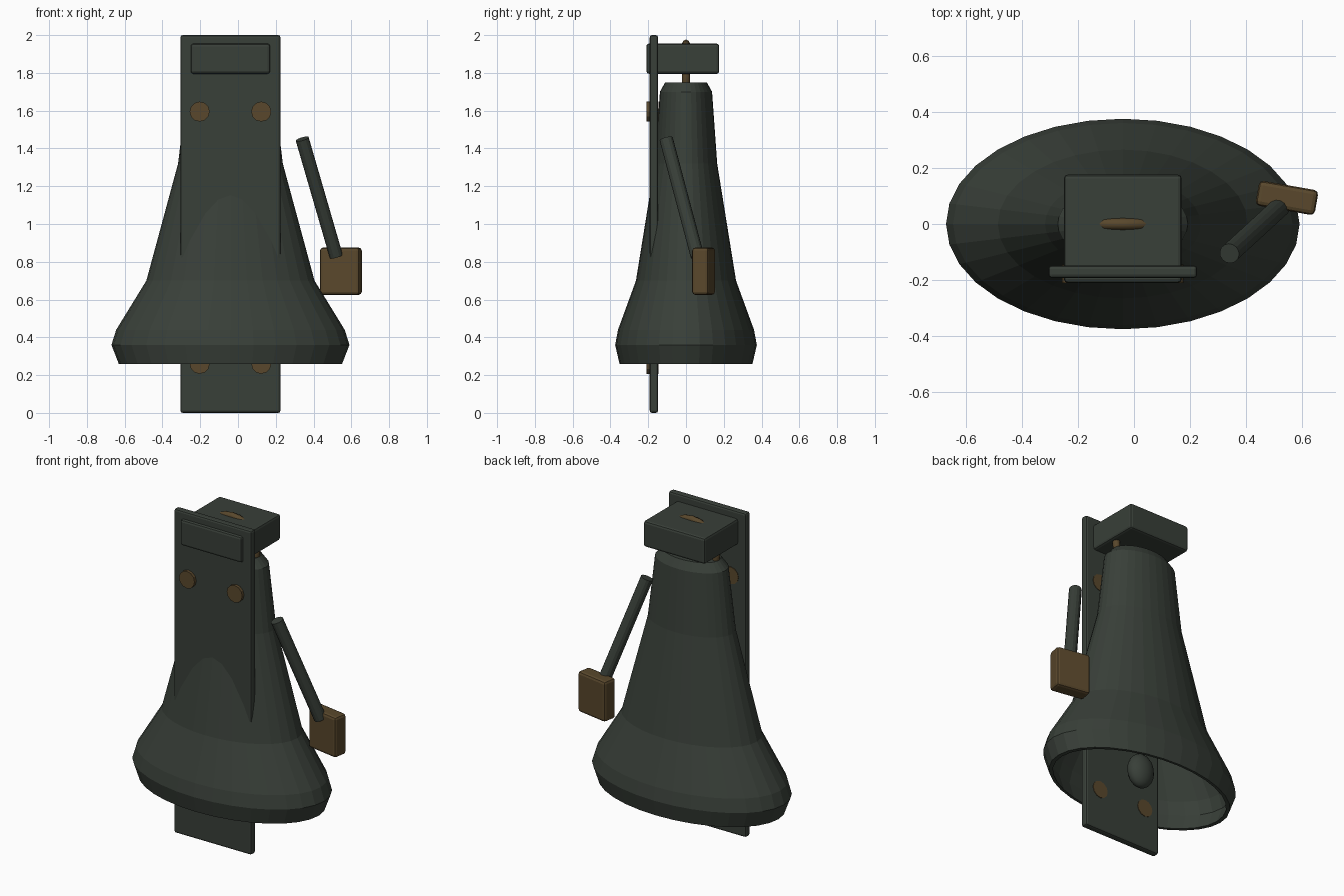
import bpy, bmesh, math
from mathutils import Vector, Matrix

cube = bpy.data.objects.get("Cube")
if cube:
    bpy.data.objects.remove(cube, do_unlink=True)


def material(name, color):
    m = bpy.data.materials.new(name)
    m.diffuse_color = (*color, 1)
    m.use_nodes = True
    m.node_tree.nodes["Principled BSDF"].inputs["Base Color"].default_value = (*color, 1)
    return m


GREEN = material("dark green metal", (0.040, 0.050, 0.040))
BROWN = material("aged bronze", (0.100, 0.064, 0.025))
AXIS_X = -0.04


def add_object(name, bm, mat):
    bmesh.ops.recalc_face_normals(bm, faces=bm.faces[:])
    mesh = bpy.data.meshes.new(name)
    bm.to_mesh(mesh)
    bm.free()
    mesh.materials.append(mat)
    obj = bpy.data.objects.new(name, mesh)
    bpy.context.collection.objects.link(obj)
    return obj


def box(name, center, size, mat, bevel, turn=0):
    bm = bmesh.new()
    bmesh.ops.create_cube(bm, size=1)
    bmesh.ops.scale(bm, vec=size, verts=bm.verts[:])
    obj = add_object(name, bm, mat)
    obj.location = center
    obj.rotation_euler.z = math.radians(turn)
    mod = obj.modifiers.new("soft edges", "BEVEL")
    mod.width = bevel
    mod.segments = 2
    return obj


def rod(name, start, end, radius, mat, sides=12):
    start, end = Vector(start), Vector(end)
    axis = end - start
    place = Matrix.Translation((start + end) / 2) @ axis.to_track_quat("Z", "Y").to_matrix().to_4x4()
    bm = bmesh.new()
    bmesh.ops.create_cone(bm, cap_ends=True, segments=sides, radius1=radius,
                          radius2=radius, depth=axis.length, matrix=place)
    return add_object(name, bm, mat)


def lathe(name, profile, stretch, sides, mat):
    """Closed solid turned around the bell axis, stretched sideways."""
    bm = bmesh.new()
    rings = []
    for r, z in profile:
        angles = [math.tau * i / sides for i in range(sides)]
        rings.append([bm.verts.new((AXIS_X + stretch * r * math.cos(a), r * math.sin(a), z))
                      for a in angles])
    for low, high in zip(rings, rings[1:]):
        for i in range(sides):
            j = (i + 1) % sides
            bm.faces.new((low[i], low[j], high[j], high[i]))
    bm.faces.new(rings[0])
    bm.faces.new(rings[-1])
    return add_object(name, bm, mat)


# Hollow oval bell: outer wall from the crown down, then the inner wall back up
outer = [(0.11, 1.75), (0.138, 1.70), (0.165, 1.32), (0.265, 0.70),
         (0.36, 0.44), (0.375, 0.36), (0.352, 0.26)]
inner = [(r - 0.015, z) for r, z in reversed(outer[1:])]
lathe("bell", outer + inner, 1.68, 32, GREEN)

# Clapper hanging in the mouth
bm = bmesh.new()
bmesh.ops.create_uvsphere(bm, u_segments=16, v_segments=10, radius=1)
bmesh.ops.scale(bm, vec=(0.085, 0.06, 0.105), verts=bm.verts[:])
bmesh.ops.translate(bm, vec=(AXIS_X, 0.01, 0.37), verts=bm.verts[:])
for face in bm.faces:
    face.smooth = True
add_object("clapper", bm, GREEN)
rod("clapper_rod", (AXIS_X, 0.01, 0.4), (AXIS_X, 0, 1.69), 0.02, GREEN)

# Mounting plate and the bracket block through its top
box("mounting_plate", (AXIS_X, -0.17, 1), (0.53, 0.044, 2), GREEN, 0.012)
box("bracket_block", (AXIS_X, -0.017, 1.875), (0.42, 0.386, 0.16), GREEN, 0.014)

# Bolts through the plate
for level, z in (("upper", 1.595), ("lower", 0.26)):
    for side, dx in (("right", -0.163), ("left", 0.163)):
        x = AXIS_X + dx
        rod(f"{level}_{side}_bolt", (x, -0.21, z), (x, -0.145, z), 0.053, BROWN)

# Hanging ring joining bracket and crown
bm = bmesh.new()
steps, sides = 24, 8
loops = []
for i in range(steps):
    a = math.tau * i / steps
    loop = []
    for k in range(sides):
        b = math.tau * k / sides
        r = 0.17 + 0.021 * math.cos(b)
        loop.append(bm.verts.new((AXIS_X + r * math.cos(a), 0.021 * math.sin(b),
                                  1.785 + r * math.sin(a))))
    loops.append(loop)
for i in range(steps):
    here, there = loops[i], loops[(i + 1) % steps]
    for k in range(sides):
        n = (k + 1) % sides
        bm.faces.new((here[k], here[n], there[n], there[k]))
ring = add_object("hanging_ring", bm, BROWN)
ring.data.shade_smooth()

# Striker beside the bell
handle = rod("striker_handle", (0.34, -0.105, 1.45), (0.52, 0.06, 0.83), 0.036, GREEN, 14)
box("striker_head", (0.545, 0.093, 0.75), (0.214, 0.09, 0.25), BROWN, 0.016, -10)
